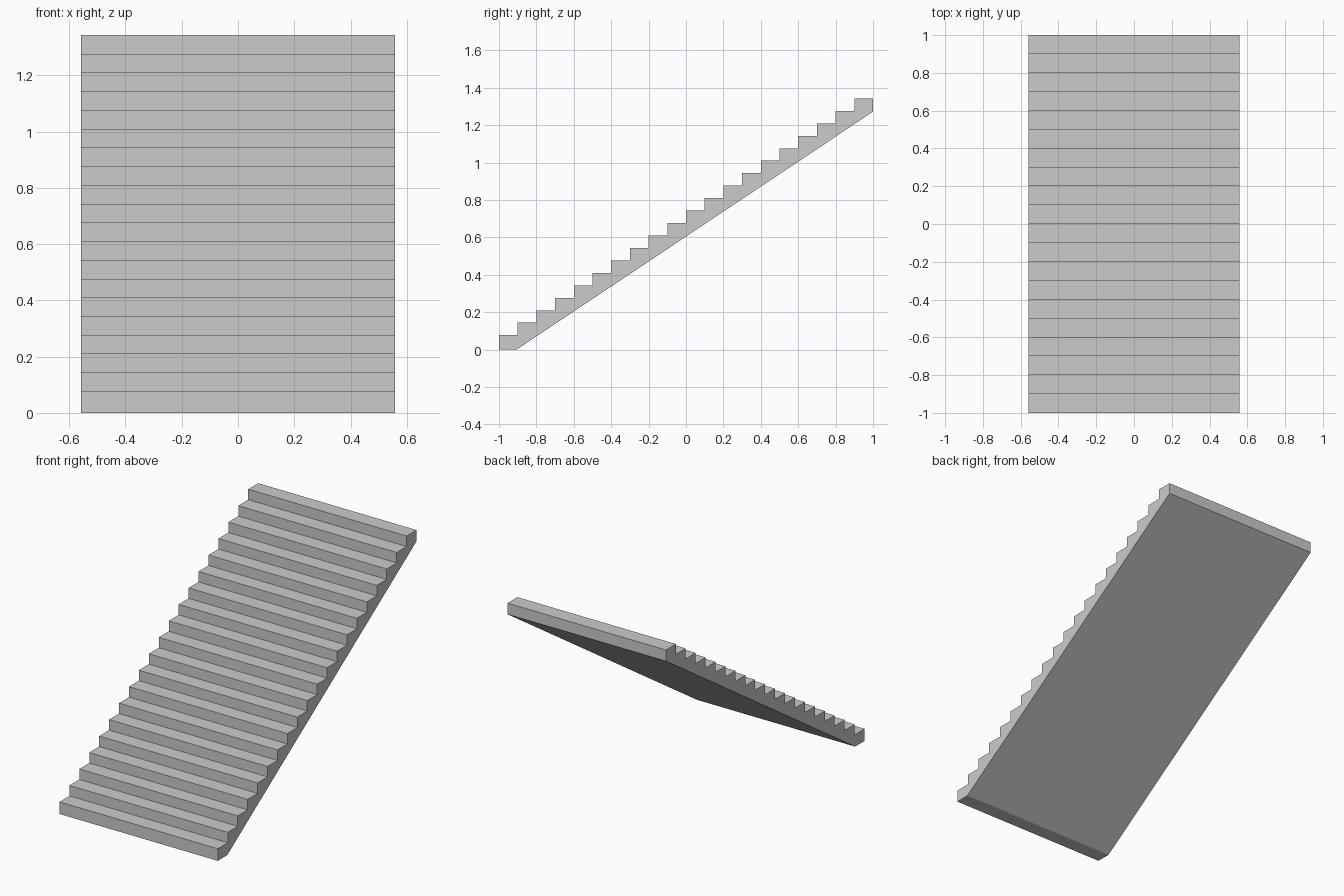
import bpy, bmesh

if "Cube" in bpy.data.objects:
    bpy.data.objects.remove(bpy.data.objects["Cube"])

STEPS = 20
RUN = 2.0 / STEPS
FIRST_TOP, LAST_TOP = 0.077, 1.343
RISE = (LAST_TOP - FIRST_TOP) / (STEPS - 1)
HALF_WIDTH = 0.558

# Side profile (y, z): sloped underside, flat foot, then the treads and risers
profile = [(1.0, 1.272), (-0.905, 0.0), (-1.0, 0.0)]
for i in range(STEPS):
    top = FIRST_TOP + i * RISE
    profile += [(-1 + i * RUN, top), (-1 + (i + 1) * RUN, top)]

# Extrude the profile across the width of the flight
bm = bmesh.new()
side = bm.faces.new([bm.verts.new((-HALF_WIDTH, y, z)) for y, z in profile])
result = bmesh.ops.extrude_face_region(bm, geom=[side], use_keep_orig=True)
moved = [v for v in result["geom"] if isinstance(v, bmesh.types.BMVert)]
bmesh.ops.translate(bm, verts=moved, vec=(2 * HALF_WIDTH, 0, 0))
bmesh.ops.recalc_face_normals(bm, faces=bm.faces)

mesh = bpy.data.meshes.new("stair_flight")
bm.to_mesh(mesh)
bm.free()
stairs = bpy.data.objects.new("stair_flight", mesh)
bpy.context.collection.objects.link(stairs)
